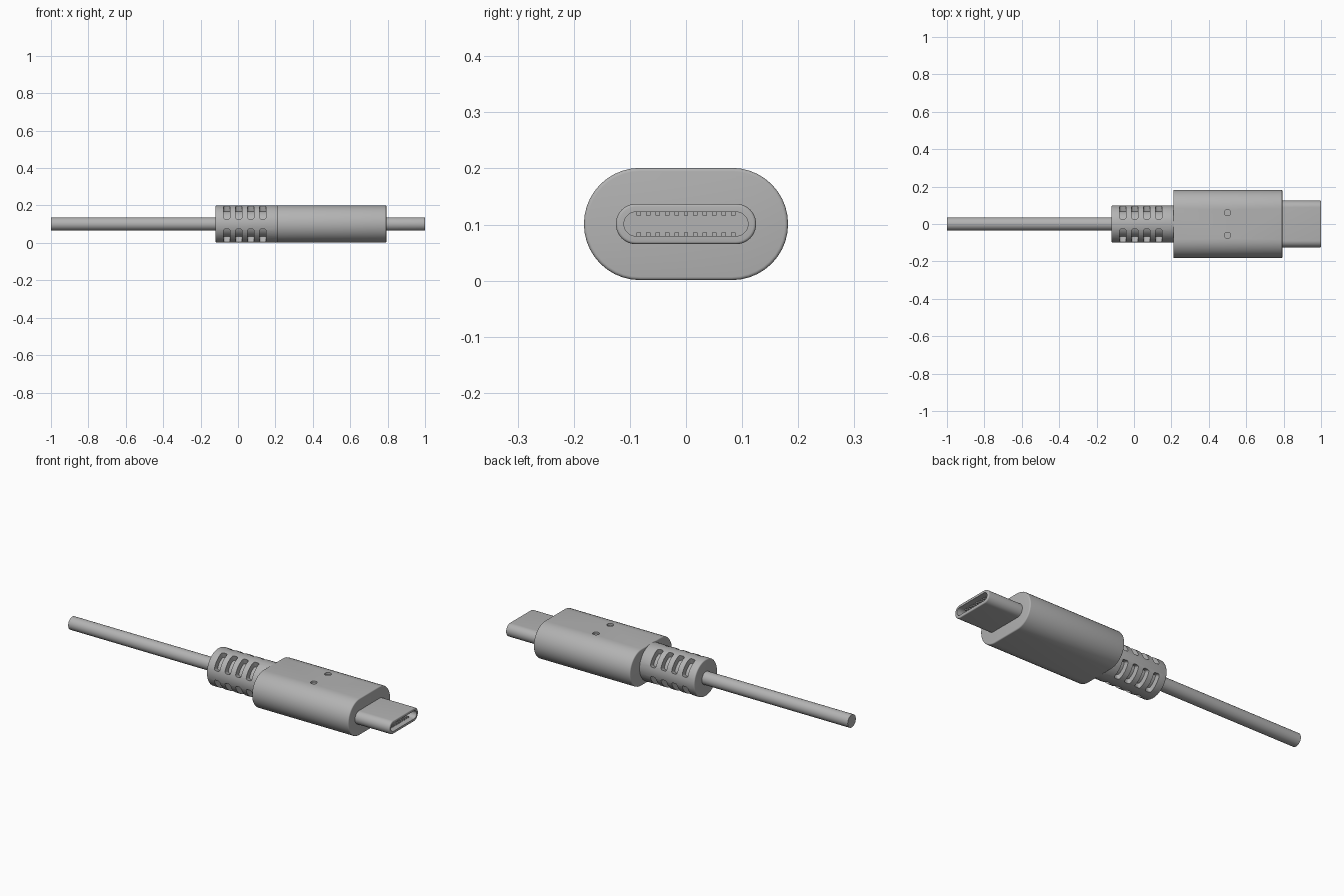
import bpy, bmesh, math
from math import sin, cos, pi, radians, sqrt

if "Cube" in bpy.data.objects:
    bpy.data.objects.remove(bpy.data.objects["Cube"], do_unlink=True)

GREY = (0.45, 0.45, 0.45, 1)
mat = bpy.data.materials.new("plain grey")
mat.use_nodes = True
mat.diffuse_color = GREY
mat.node_tree.nodes["Principled BSDF"].inputs["Base Color"].default_value = GREY

AXIS_Z = 0.101          # height of the centre line


def loft(name, rings):
    """Skin a list of equal point rings and cap both ends."""
    bm = bmesh.new()
    rows = [[bm.verts.new(p) for p in ring] for ring in rings]
    n = len(rows[0])
    for a, b in zip(rows, rows[1:]):
        for i in range(n):
            j = (i + 1) % n
            bm.faces.new((a[i], a[j], b[j], b[i]))
    bm.faces.new(rows[0][::-1])
    bm.faces.new(rows[-1])
    bmesh.ops.remove_doubles(bm, verts=bm.verts, dist=1e-5)
    bmesh.ops.recalc_face_normals(bm, faces=bm.faces)
    mesh = bpy.data.meshes.new(name)
    bm.to_mesh(mesh)
    bm.free()
    mesh.materials.append(mat)
    obj = bpy.data.objects.new(name, mesh)
    bpy.context.collection.objects.link(obj)
    return obj


def stadium(x, half_y, r, steps=20):
    """Round-ended outline across the x axis; a circle when half_y == r."""
    pts = []
    for side in (1, -1):
        for i in range(steps + 1):
            a = pi * i / steps - pi / 2
            pts.append((x, side * (half_y - r + r * cos(a)), AXIS_Z + side * r * sin(a)))
    return pts


def rounded_bar(name, x0, x1, half_y, r, edge):
    """Solid bar along x with softened end rims."""
    angles = [pi / 2 * i / 4 for i in range(5)]
    prof = [(x0 + edge * (1 - sin(a)), edge * (1 - cos(a))) for a in reversed(angles)]
    prof += [(x1 - edge * (1 - sin(a)), edge * (1 - cos(a))) for a in angles]
    return loft(name, [stadium(x, half_y - d, r - d) for x, d in prof])


def finish(obj):
    bpy.ops.object.select_all(action='DESELECT')
    obj.select_set(True)
    bpy.context.view_layer.objects.active = obj
    if obj.modifiers:
        bpy.ops.object.convert(target='MESH')
    bpy.ops.object.shade_smooth_by_angle(angle=radians(35))


def carve(obj, cutters):
    """Subtract the cutters from obj, then drop them."""
    for c in cutters:
        c.hide_render = True
        mod = obj.modifiers.new("cut", 'BOOLEAN')
        mod.operation, mod.solver, mod.object = 'DIFFERENCE', 'EXACT', c
    finish(obj)
    for c in cutters:
        bpy.data.objects.remove(c, do_unlink=True)


# cable
finish(loft("cable", [stadium(x, 0.035, 0.035, 16) for x in (-1, -0.1)]))

# strain relief with four rows of slits
relief = rounded_bar("strain_relief", -0.12, 0.22, 0.1, 0.1, 0.006)


def slit(x, quadrant):
    w, corner, steps = 0.017, 0.011, 5
    lo, hi = radians(15), radians(75)
    bend = corner / 0.1
    rows = []
    for i in range(steps + 1):
        t = 1 - cos(pi / 2 * i / steps)
        rows.append((lo + bend * t, w - corner + corner * sqrt(1 - (1 - t) ** 2)))
    rows += [(lo + (hi - lo) * k / 8, w) for k in range(2, 7)]
    rows += [(lo + hi - a, h) for a, h in rows[steps::-1]]
    rings = []
    for a, h in rows:
        a += quadrant * pi / 2
        rings.append([(x + s * h, r * cos(a), AXIS_Z + r * sin(a))
                      for s, r in ((-1, 0.07), (1, 0.07), (1, 0.115), (-1, 0.115))])
    return loft("slit_cutter", rings)


carve(relief, [slit(-0.06 + 0.064 * i, q) for i in range(4) for q in range(4)])

# overmoulded grip with two shallow indicator dimples on top
grip = rounded_bar("grip_body", 0.21, 0.793, 0.182, 0.1, 0.006)
dimples = []
for y in (-0.061, 0.061):
    rings = [[(0.5 + 0.017 * cos(2 * pi * i / 24), y + 0.017 * sin(2 * pi * i / 24), z)
              for i in range(24)] for z in (AXIS_Z + 0.09, AXIS_Z + 0.12)]
    dimples.append(loft("dimple_cutter", rings))
carve(grip, dimples)

# hollow plug shell: outside, rolled rim, then back along the inside
HY, R, WALL, ROLL = 0.125, 0.036, 0.0145, 0.005
shell = [(0.78, 0)]
shell += [(1 - ROLL + ROLL * sin(a), ROLL * (1 - cos(a))) for a in [pi / 8 * i for i in range(5)]]
shell += [(1, WALL), (0.82, WALL)]
finish(loft("plug_shell", [stadium(x, HY - d, R - d) for x, d in shell]))

# contact strips along the roof and floor of the opening
for side, label in ((1, "upper"), (-1, "lower")):
    for i in range(11):
        y = (i - 5) * 0.0168
        z_in, z_out = AXIS_Z + side * 0.015, AXIS_Z + side * 0.023
        rings = [[(x, y - 0.004, z_in), (x, y + 0.004, z_in),
                  (x, y + 0.004, z_out), (x, y - 0.004, z_out)] for x in (0.815, 0.97)]
        loft(f"{label}_contact_{i + 1}", rings)
